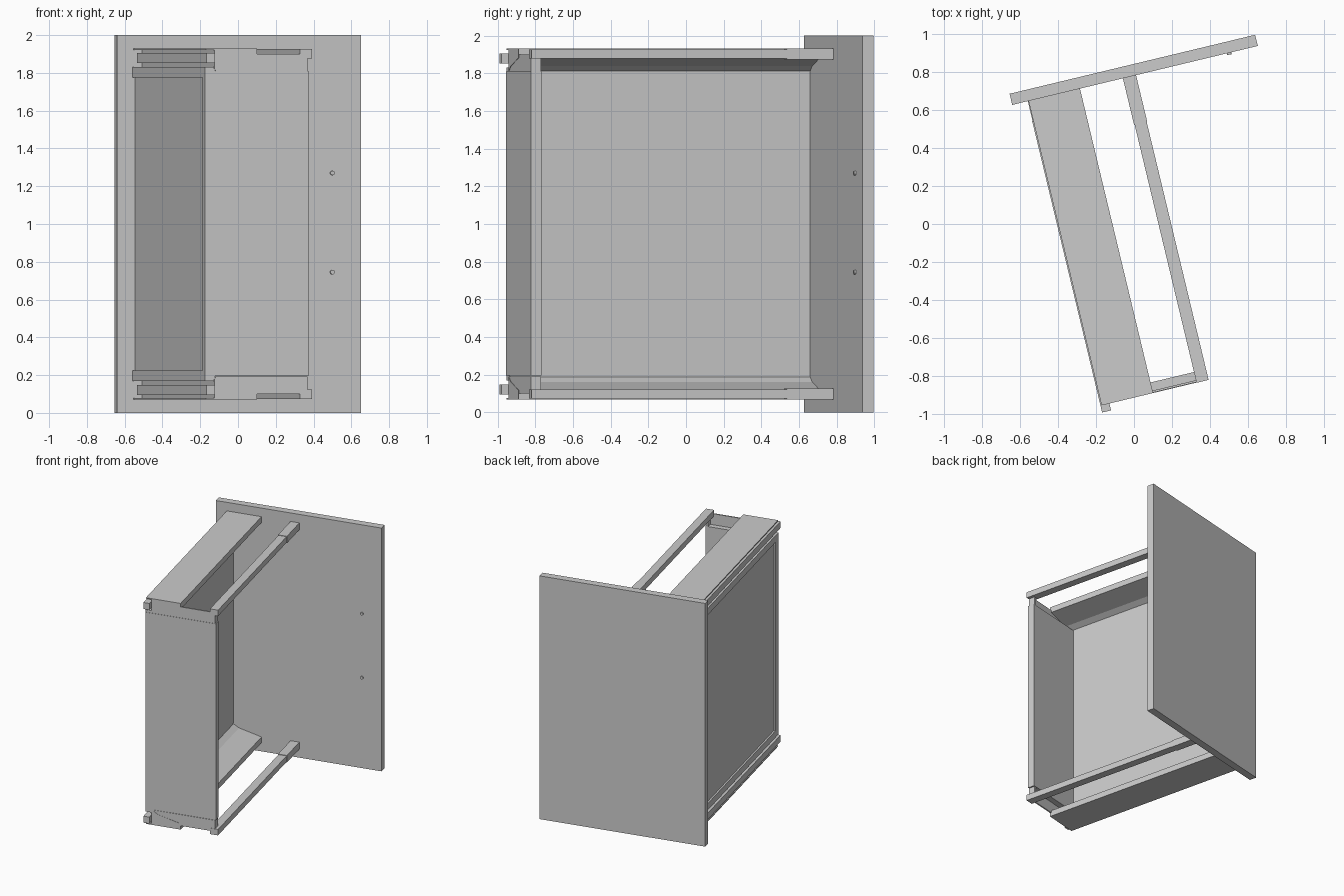
import bpy, bmesh
from math import radians, pi
from mathutils import Matrix

if "Cube" in bpy.data.objects:
    bpy.data.objects.remove(bpy.data.objects["Cube"])

# The whole drawer is turned about z; parts are laid out in its own axes
TURN = Matrix.Rotation(radians(13.5), 4, 'Z')


def finish(bm, name):
    bmesh.ops.recalc_face_normals(bm, faces=bm.faces)
    mesh = bpy.data.meshes.new(name)
    bm.to_mesh(mesh)
    bm.free()
    mesh.transform(TURN)
    ob = bpy.data.objects.new(name, mesh)
    bpy.context.collection.objects.link(ob)
    return ob


def prism(name, profile, y0, y1, flip=False):
    """Extrude an (x, z) profile along y; flip mirrors it about z = 1."""
    bm = bmesh.new()
    pts = [(x, 2 - z if flip else z) for x, z in profile]
    face = bm.faces.new([bm.verts.new((x, y0, z)) for x, z in pts])
    ext = bmesh.ops.extrude_face_region(bm, geom=[face])
    verts = [g for g in ext['geom'] if isinstance(g, bmesh.types.BMVert)]
    bmesh.ops.translate(bm, verts=verts, vec=(0, y1 - y0, 0))
    return finish(bm, name)


def box(name, x0, x1, y0, y1, z0, z1, flip=False):
    return prism(name, [(x0, z0), (x1, z0), (x1, z1), (x0, z1)], y0, y1, flip)


BACK, FRONT = -0.887, 0.758

# Main boards
box("front_panel", -0.476, 0.851, FRONT, 0.818, 0, 2)
box("base_board", -0.378, -0.335, -0.83, FRONT, 0.195, 1.805)
box("back_board", -0.392, 0.172, BACK, -0.83, 0.195, 1.81)

# Cross-section of a drawer side, with a runner groove in its lower edge
side = [(-0.11, 1.93), (-0.388, 1.93), (-0.388, 1.922), (-0.342, 1.922),
        (-0.342, 1.82), (-0.335, 1.812), (-0.29, 1.838), (-0.11, 1.882)]

for flip, tag in ((False, "upper"), (True, "lower")):
    prism(tag + "_side", side, BACK, FRONT, flip)
    # Flange under the base, and the runner with its rear stub
    box(tag + "_base_flange", -0.392, -0.337, BACK + 0.002, FRONT, 1.775, 1.83, flip)
    box(tag + "_runner", -0.394, -0.346, -0.924, 0.65, 1.852, 1.905, flip)
    # Bracket joining back board, side and rail
    box(tag + "_back_bracket", -0.335, 0.165, BACK + 0.002, -0.874, 1.808, 1.9, flip)
    box(tag + "_bracket_end", 0.15, 0.165, -0.874, -0.83, 1.808, 1.885, flip)
    # Gallery rail with a slightly thicker sleeve at the front
    box(tag + "_rail", 0.125, 0.19, BACK - 0.001, 0.52, 1.877, 1.926, flip)
    box(tag + "_rail_sleeve", 0.122, 0.193, 0.505, FRONT, 1.873, 1.93, flip)

# Handle screws on the inner face of the front panel
for i, z in enumerate((0.745, 1.27)):
    bm = bmesh.new()
    bmesh.ops.create_cone(bm, cap_ends=True, segments=16, radius1=0.012, radius2=0.012, depth=0.02,
                          matrix=Matrix.Translation((0.695, FRONT, z)) @ Matrix.Rotation(pi / 2, 4, 'X'))
    finish(bm, f"handle_screw_{i + 1}")
